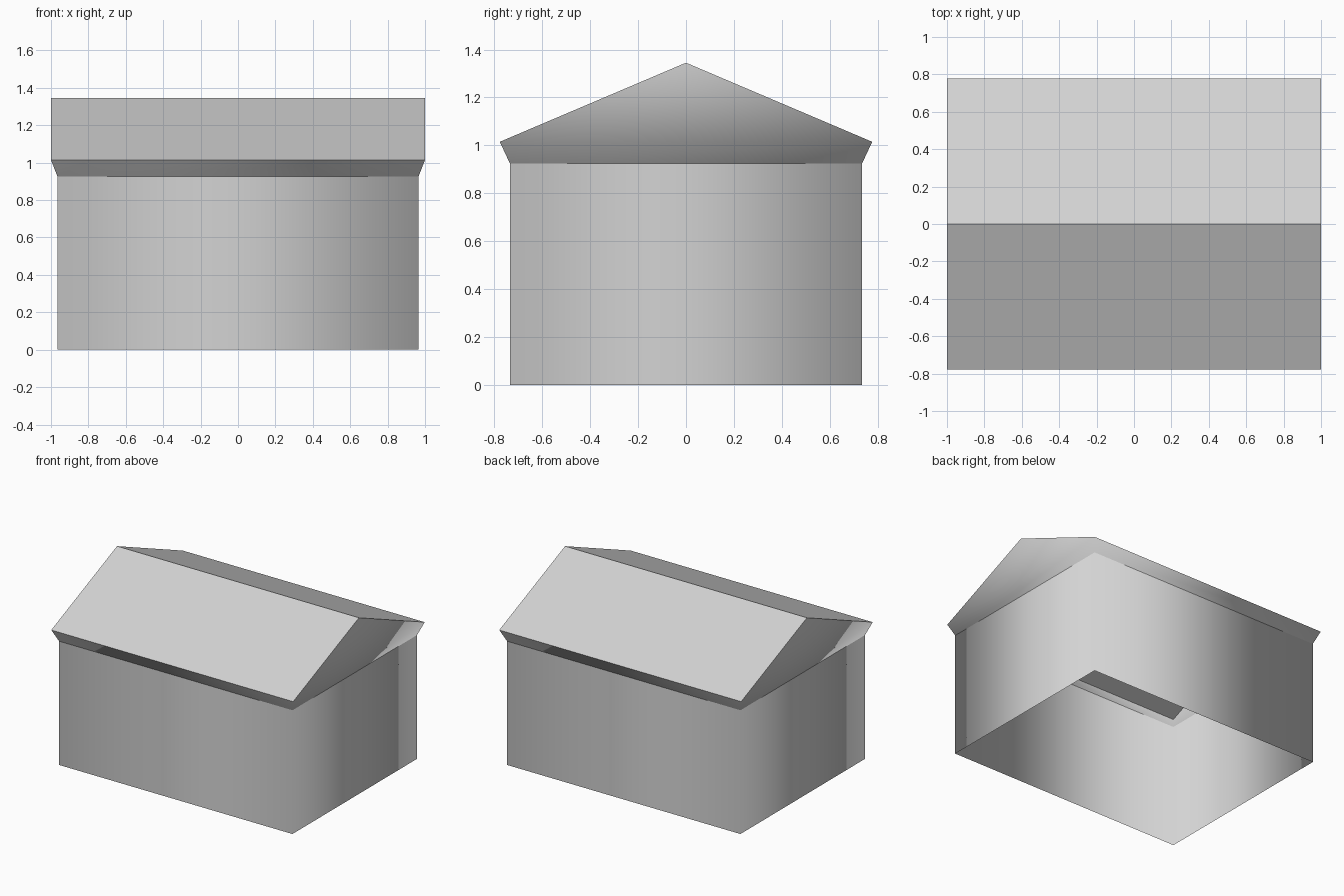
import bpy
import bmesh

default_cube = bpy.data.objects.get("Cube")
if default_cube:
    bpy.data.objects.remove(default_cube, do_unlink=True)

WALL_X, WALL_Y, WALL_TOP = 0.965, 0.735, 0.925
EAVE_X, EAVE_Y, EAVE_Z = 1.0, 0.777, 1.015
RIDGE_Z = 1.345

gray = bpy.data.materials.new("plain_gray")
gray.use_nodes = True
colour = (0.65, 0.65, 0.65, 1.0)
gray.diffuse_color = colour
gray.node_tree.nodes["Principled BSDF"].inputs["Base Color"].default_value = colour


def ring(bm, x, y, z):
    """Rectangle of four corner vertices, counter-clockwise from front."""
    return [bm.verts.new((sx * x, sy * y, z))
            for sx, sy in ((-1, -1), (1, -1), (1, 1), (-1, 1))]


def band(bm, low, high):
    """Four outward-facing sides joining two rectangles."""
    for i in range(4):
        j = (i + 1) % 4
        bm.faces.new((low[i], low[j], high[j], high[i]))


def finish(bm, name, smooth):
    mesh = bpy.data.meshes.new(name)
    for face in bm.faces:
        face.smooth = smooth
    bm.to_mesh(mesh)
    bm.free()
    mesh.materials.append(gray)
    obj = bpy.data.objects.new(name, mesh)
    bpy.context.collection.objects.link(obj)


# Walls: open shell, softly shaded around its corners
bm = bmesh.new()
band(bm, ring(bm, WALL_X, WALL_Y, 0), ring(bm, WALL_X, WALL_Y, WALL_TOP))
finish(bm, "walls", True)

# Flared eaves running smoothly into the two gable triangles
bm = bmesh.new()
eave = ring(bm, EAVE_X, EAVE_Y, EAVE_Z)
band(bm, ring(bm, WALL_X, WALL_Y, WALL_TOP), eave)
for side, a, b in ((1, 1, 2), (-1, 3, 0)):
    peak = bm.verts.new((side * EAVE_X, 0, RIDGE_Z))
    bm.faces.new((eave[a], eave[b], peak))
finish(bm, "eaves_and_gables", True)

# Two flat roof slopes meeting at the ridge
bm = bmesh.new()
eave = ring(bm, EAVE_X, EAVE_Y, EAVE_Z)
left = bm.verts.new((EAVE_X, 0, RIDGE_Z))
right = bm.verts.new((-EAVE_X, 0, RIDGE_Z))
bm.faces.new((eave[0], eave[1], left, right))
bm.faces.new((eave[2], eave[3], right, left))
finish(bm, "roof_slopes", False)
